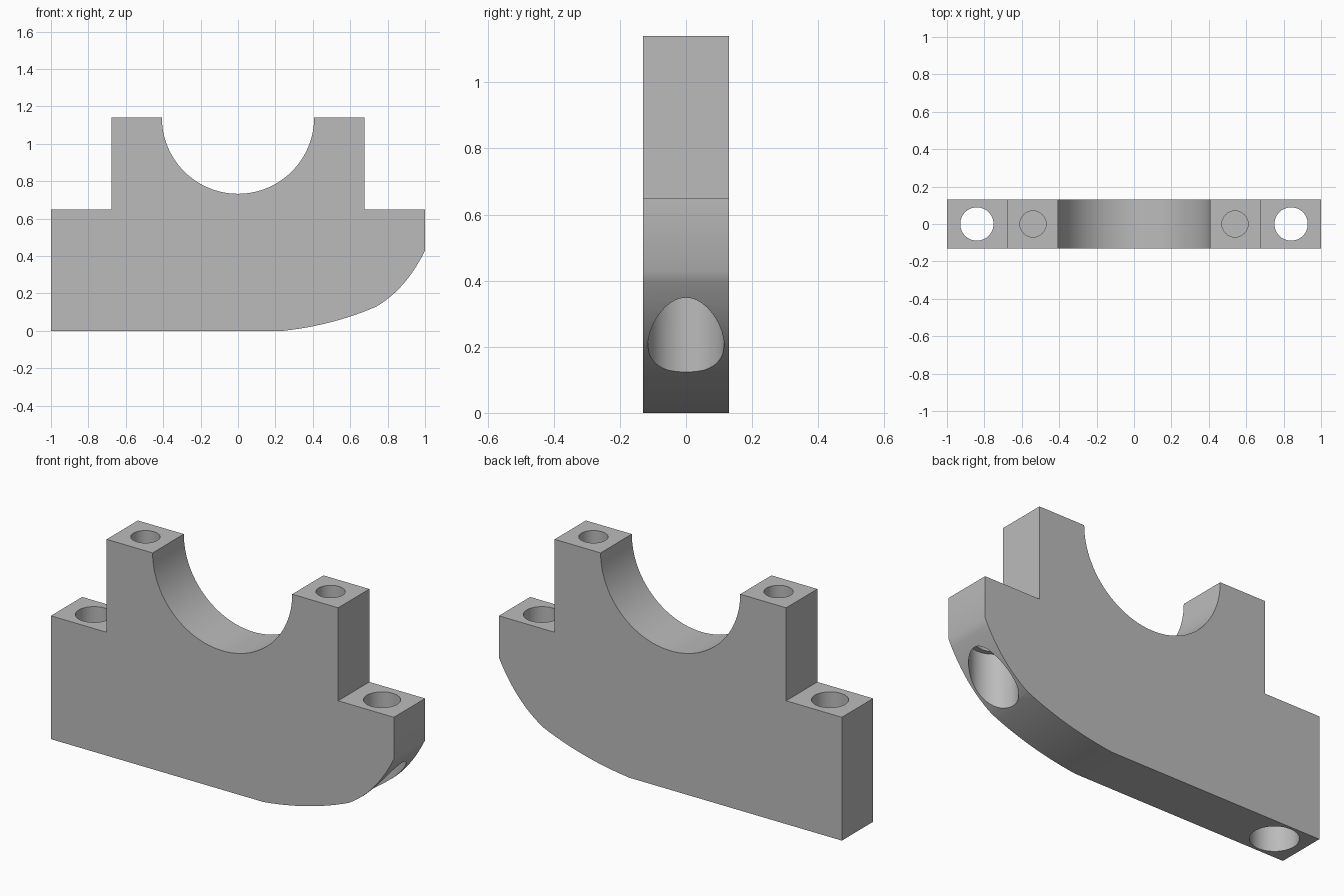
import bpy, bmesh, math

if "Cube" in bpy.data.objects:
    bpy.data.objects.remove(bpy.data.objects["Cube"], do_unlink=True)

HALF_DEPTH = 0.13
TOP, SHOULDER = 1.14, 0.65
SADDLE_RADIUS = 0.407

grey = bpy.data.materials.new("plain grey")
grey.use_nodes = True
grey.diffuse_color = (0.5, 0.5, 0.5, 1)
grey.node_tree.nodes["Principled BSDF"].inputs["Base Color"].default_value = (0.5, 0.5, 0.5, 1)


def bend(start, control, end, steps):
    """Points of a quadratic curve, without its last point."""
    points = []
    for i in range(steps):
        t = i / steps
        points.append(tuple((1 - t) ** 2 * a + 2 * t * (1 - t) * b + t * t * c
                            for a, b, c in zip(start, control, end)))
    return points


def bore(x, radius, bottom, top):
    """Hidden cylinder that cuts a vertical hole."""
    bpy.ops.mesh.primitive_cylinder_add(vertices=64, radius=radius, depth=top - bottom,
                                        location=(x, 0, (top + bottom) / 2))
    cutter = bpy.context.object
    cutter.name = "hole_cutter"
    return cutter


# Side profile: flat base, two-stage curved toe, shoulders and saddle
profile = [(-1, 0)]
profile += bend((0.24, 0), (0.51, 0.03), (0.74, 0.13), 12)
profile += bend((0.74, 0.13), (0.9, 0.225), (1, 0.43), 12)
profile += [(1, 0.43), (1, SHOULDER), (0.675, SHOULDER), (0.675, TOP)]
for i in range(49):
    a = math.pi * i / 48
    profile.append((SADDLE_RADIUS * math.cos(a), TOP - SADDLE_RADIUS * math.sin(a)))
profile += [(-0.675, TOP), (-0.675, SHOULDER), (-1, SHOULDER)]

bm = bmesh.new()
face = bm.faces.new([bm.verts.new((x, -HALF_DEPTH, z)) for x, z in profile])
extruded = bmesh.ops.extrude_face_region(bm, geom=[face])["geom"]
bmesh.ops.translate(bm, vec=(0, 2 * HALF_DEPTH, 0),
                    verts=[v for v in extruded if isinstance(v, bmesh.types.BMVert)])
bmesh.ops.recalc_face_normals(bm, faces=bm.faces)
mesh = bpy.data.meshes.new("saddle_block")
bm.to_mesh(mesh)
bm.free()
block = bpy.data.objects.new("saddle_block", mesh)
bpy.context.collection.objects.link(block)
mesh.materials.append(grey)

# Mirrored holes: through bolt, its wider recess below, blind screw hole
cutters = []
for side in (-1, 1):
    cutters.append(bore(side * 0.84, 0.089, -0.1, SHOULDER + 0.1))
    cutters.append(bore(side * 0.84, 0.115, -0.1, 0.42))
    cutters.append(bore(side * 0.54, 0.07, TOP - 0.45, TOP + 0.1))

bpy.ops.object.select_all(action="DESELECT")
block.select_set(True)
bpy.context.view_layer.objects.active = block
for cutter in cutters:
    cutter.hide_render = True
    cut = block.modifiers.new("hole", "BOOLEAN")
    cut.operation = "DIFFERENCE"
    cut.solver = "EXACT"
    cut.object = cutter
    bpy.ops.object.modifier_apply(modifier=cut.name)
for cutter in cutters:
    bpy.data.objects.remove(cutter, do_unlink=True)

bpy.ops.object.shade_smooth_by_angle(angle=math.radians(30))
